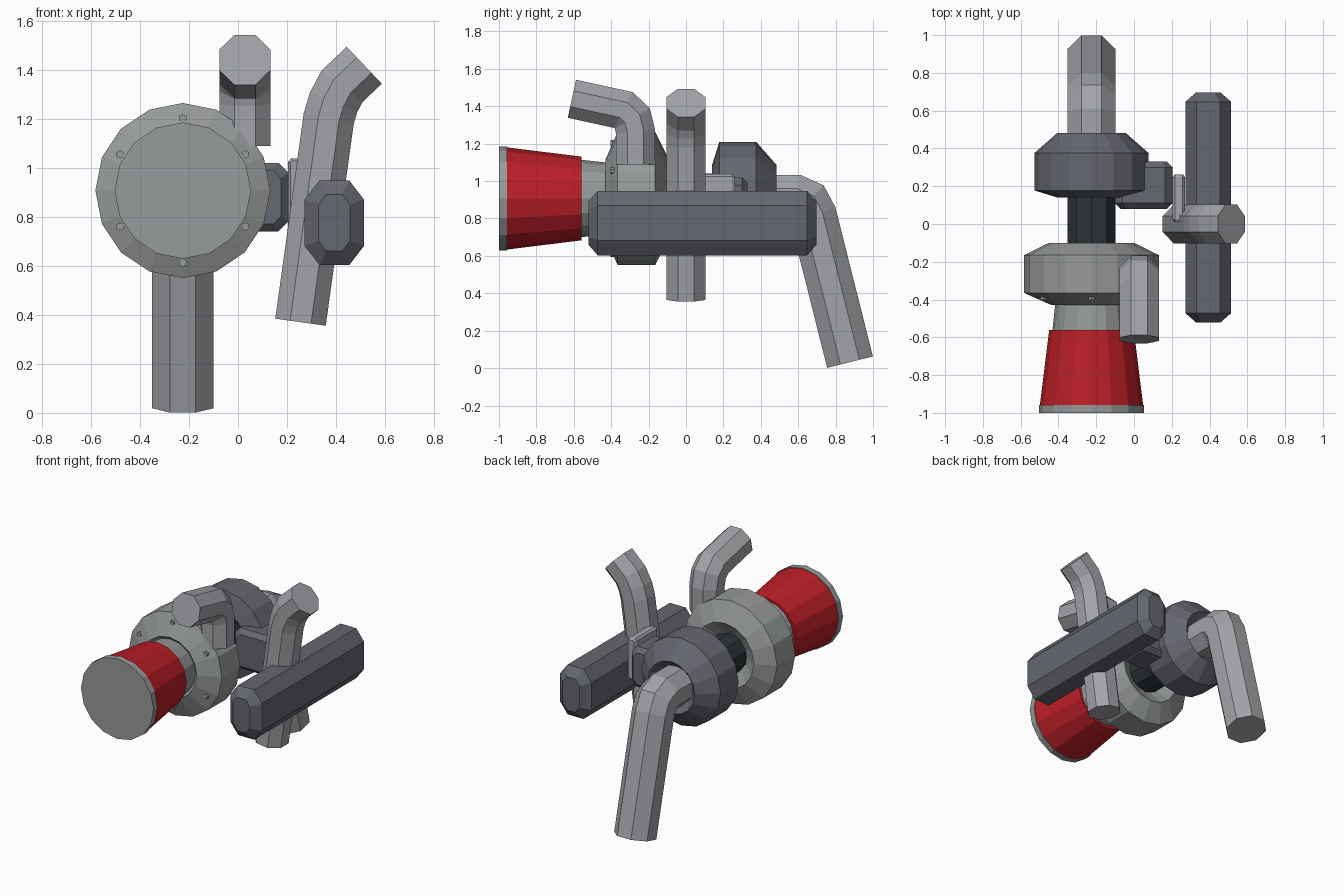
import bpy, bmesh, math
from mathutils import Vector

if "Cube" in bpy.data.objects:
    bpy.data.objects.remove(bpy.data.objects["Cube"])


def mat(name, rgb):
    m = bpy.data.materials.new(name)
    m.diffuse_color = (*rgb, 1)
    m.use_nodes = True
    m.node_tree.nodes["Principled BSDF"].inputs["Base Color"].default_value = m.diffuse_color
    return m


PIPE = mat("pipe steel", (.36, .37, .39))
ALLOY = mat("cast alloy", (.31, .325, .325))
DARK = mat("dark iron", (.13, .135, .16))
CORE = mat("black iron", (.024, .033, .04))
RED = mat("red filter", (.50, .013, .02))
AX, AZ = -.225, .907          # main shaft axis, runs along y


def finish(name, bm, material):
    bmesh.ops.recalc_face_normals(bm, faces=bm.faces)
    me = bpy.data.meshes.new(name)
    bm.to_mesh(me)
    bm.free()
    me.materials.append(material)
    ob = bpy.data.objects.new(name, me)
    bpy.context.collection.objects.link(ob)
    return ob


def skin(name, rings, material, loop=False):
    """Join point rings with quads; cap the ends or close into a loop."""
    bm = bmesh.new()
    vs = [[bm.verts.new(p) for p in r] for r in rings]
    n = len(vs[0])
    pairs = list(zip(vs, vs[1:])) + ([(vs[-1], vs[0])] if loop else [])
    for a, b in pairs:
        for i in range(n):
            j = (i + 1) % n
            bm.faces.new((a[i], a[j], b[j], b[i]))
    if not loop:
        bm.faces.new(vs[0])
        bm.faces.new(vs[-1])
    return finish(name, bm, material)


def lathe(name, profile, material, n=16, loop=False):
    """Turn (y, radius) pairs about the shaft axis."""
    ang = [math.pi / 2 + 2 * math.pi * i / n for i in range(n)]
    rings = [[(AX + r * math.cos(a), y, AZ + r * math.sin(a)) for a in ang]
             for y, r in profile]
    return skin(name, rings, material, loop)


def pipe(name, path, side, r, material):
    """Octagonal pipe along a flat path; side is the path plane's normal."""
    pts, side = [Vector(p) for p in path], Vector(side)
    rings = []
    for i, p in enumerate(pts):
        d0 = (p - pts[max(i - 1, 0)]).normalized()
        d1 = (pts[min(i + 1, len(pts) - 1)] - p).normalized()
        t = (d0 + d1).normalized()
        miter = 1 / max(t.dot(d1 if d1.length else d0), .5)
        nrm = side.cross(t)
        R = r / math.cos(math.pi / 8)
        rings.append([p + R * (math.cos(a) * side + math.sin(a) * miter * nrm)
                      for a in (math.pi / 8 + k * math.pi / 4 for k in range(8))])
    return skin(name, rings, material)


def canister(name, lo, hi, cx, cz, inset, end, material):
    """Block along y with chamfered long edges and tapered ends."""
    x0, y0, z0 = lo
    x1, y1, z1 = hi
    mx, mz = (x0 + x1) / 2, (z0 + z1) / 2

    def ring(y, d):
        a, b = (x1 - x0) / 2 - d, (z1 - z0) / 2 - d
        k = a / ((x1 - x0) / 2)
        c, e = cx * k, cz * k
        return [(mx + u, y, mz + v) for u, v in
                ((a, e - b), (a, b - e), (a - c, b), (c - a, b),
                 (-a, b - e), (-a, e - b), (c - a, -b), (a - c, -b))]
    return skin(name, [ring(y0, inset), ring(y0 + end, 0),
                       ring(y1 - end, 0), ring(y1, inset)], material)


# Air filter and intake
lathe("filter_cap", [(-1, .278), (-.957, .278)], ALLOY)
lathe("filter_cone", [(-.957, .273), (-.56, .224)], RED)
lathe("intake_pipe", [(-.562, .207), (-.36, .185)], ALLOY)

# Compressor and turbine scrolls, with recessed centres
lathe("compressor_housing", [(-.43, .21), (-.365, .357), (-.165, .357),
                             (-.10, .225), (-.165, .115), (-.365, .115)],
      ALLOY, loop=True)
lathe("turbine_housing", [(.14, .18), (.178, .303), (.375, .303),
                          (.483, .18), (.40, .10), (.20, .10)],
      DARK, loop=True)
lathe("bearing_core", [(-.22, .134), (.25, .134)], CORE, n=10)

# Ring of housing bolts
for k in range(6):
    a = math.pi / 2 + k * math.pi / 3
    bm = bmesh.new()
    bmesh.ops.create_cone(bm, cap_ends=True, segments=6, radius1=.017,
                          radius2=.017, depth=.05)
    ob = finish("housing_bolt", bm, ALLOY)
    ob.rotation_euler.x = math.pi / 2
    ob.location = (AX + .295 * math.cos(a), -.378, AZ + .295 * math.sin(a))

# Pipes
pipe("exhaust_downpipe", [(AX, y, z) for y, z in
     ((.36, AZ), (.585, AZ), (.645, .88), (.68, .815), (.877, .032))],
     (1, 0, 0), .126, PIPE)
pipe("compressor_outlet", [(.028, y, z) for y, z in
     ((-.27, 1.088), (-.27, 1.265), (-.287, 1.335), (-.335, 1.38), (-.61, 1.44))],
     (1, 0, 0), .104, PIPE)
pipe("manifold_pipe", [(x, 0, z) for x, z in
     ((.255, .37), (.37, 1.2), (.39, 1.267), (.425, 1.333), (.515, 1.418))],
     (0, 1, 0), .104, PIPE)

# Side canister, turbine inlet block and its flange
canister("side_canister", (.272, -.522, .603), (.514, .697, .948),
         .06, .078, .057, .05, DARK)
canister("turbine_inlet_block", (-.10, .08, .74), (.205, .33, 1.02),
         .04, .04, .03, .03, DARK)
canister("inlet_flange", (.204, .01, .75), (.27, .262, 1.037),
         .012, .012, .01, .015, PIPE)
